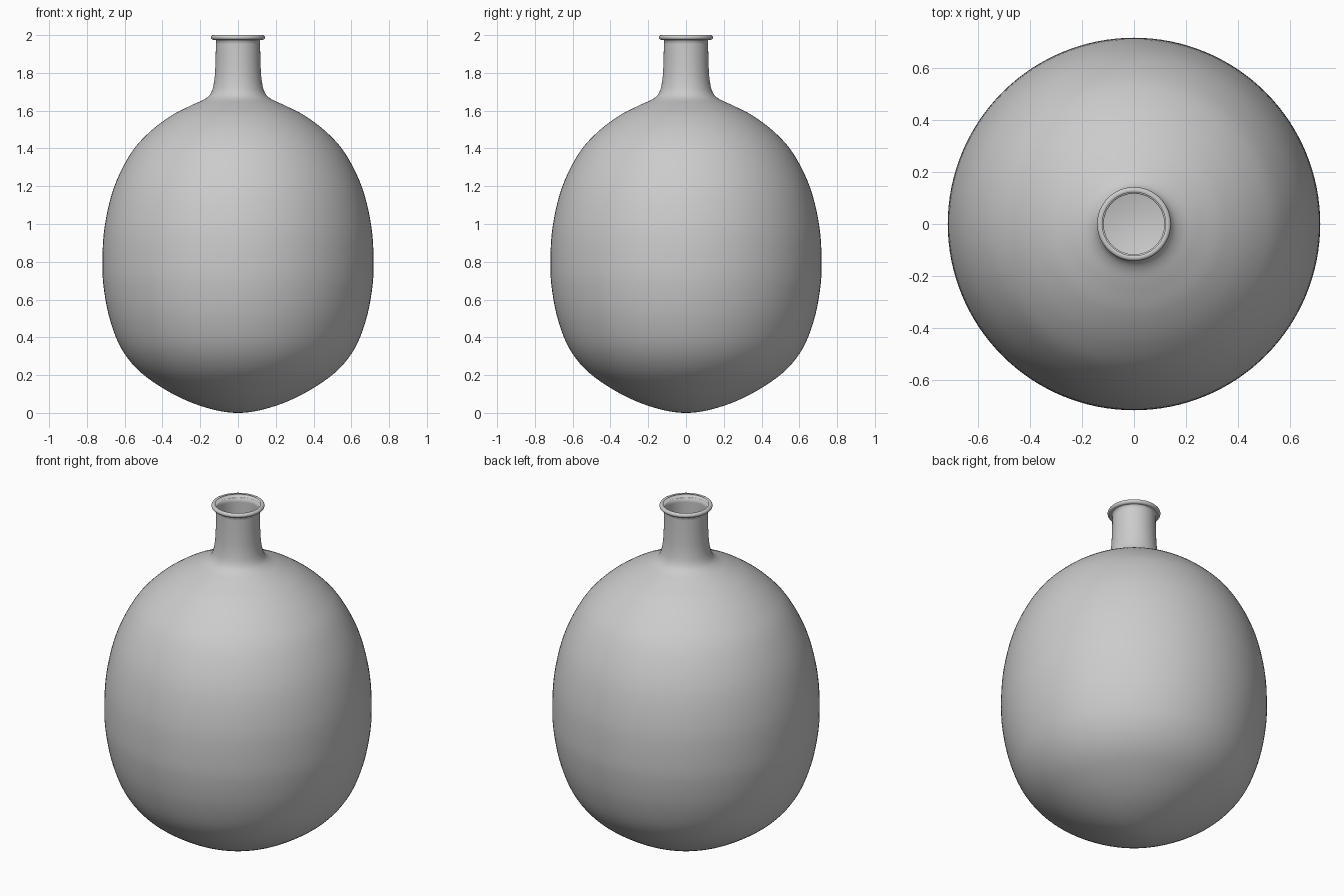
import bpy, bmesh, math
from mathutils import Vector

if "Cube" in bpy.data.objects:
    bpy.data.objects.remove(bpy.data.objects["Cube"])

SIDES = 128


def smooth_profile(pts, steps):
    # Catmull-Rom through (radius, height) points
    p = [Vector(q) for q in pts]
    p = [Vector((-p[1].x, p[1].y))] + p + [2 * p[-1] - p[-2]]
    out = []
    for a, b, c, d in zip(p, p[1:], p[2:], p[3:]):
        for k in range(steps):
            t = k / steps
            out.append(0.5 * (2 * b + (c - a) * t + (2 * a - 5 * b + 4 * c - d) * t * t
                              + (3 * b - a - 3 * c + d) * t ** 3))
    return out + [p[-2]]


def lathe(name, profile):
    bm = bmesh.new()
    vs = [bm.verts.new((r, 0, z)) for r, z in profile]
    es = [bm.edges.new(e) for e in zip(vs, vs[1:])]
    bmesh.ops.spin(bm, geom=vs + es, cent=(0, 0, 0), axis=(0, 0, 1),
                   angle=math.tau, steps=SIDES, use_merge=True)
    bmesh.ops.remove_doubles(bm, verts=bm.verts, dist=0.00005)
    bmesh.ops.recalc_face_normals(bm, faces=bm.faces)
    # make the outside of the belly face outward
    f = max(bm.faces, key=lambda g: g.calc_center_median().xy.length)
    f.normal_update()
    if f.normal.dot(f.calc_center_median() - Vector((0, 0, 0.8))) < 0:
        bmesh.ops.reverse_faces(bm, faces=bm.faces)
    me = bpy.data.meshes.new(name)
    bm.to_mesh(me)
    bm.free()
    for poly in me.polygons:
        poly.use_smooth = True
    ob = bpy.data.objects.new(name, me)
    bpy.context.collection.objects.link(ob)
    return ob


# thin-walled body, shoulder and neck
body = smooth_profile([
    (0, 0), (0.12, 0.015), (0.26, 0.06), (0.40, 0.132), (0.53, 0.228),
    (0.62, 0.345), (0.677, 0.49), (0.708, 0.64), (0.718, 0.78),
    (0.707, 0.98), (0.658, 1.19), (0.57, 1.37), (0.47, 1.485),
    (0.354, 1.573), (0.25, 1.627), (0.175, 1.662), (0.141, 1.698),
    (0.125, 1.765), (0.119, 1.86), (0.117, 1.975)], 5)

# rolled lip, open towards the inside of the neck
lip = []
for i in range(17):
    a = math.radians(-125 + 255 * i / 16)
    lip.append(Vector((0.130 + 0.0125 * math.cos(a), 1.9875 + 0.0125 * math.sin(a))))

lathe("bottle", body + lip)
